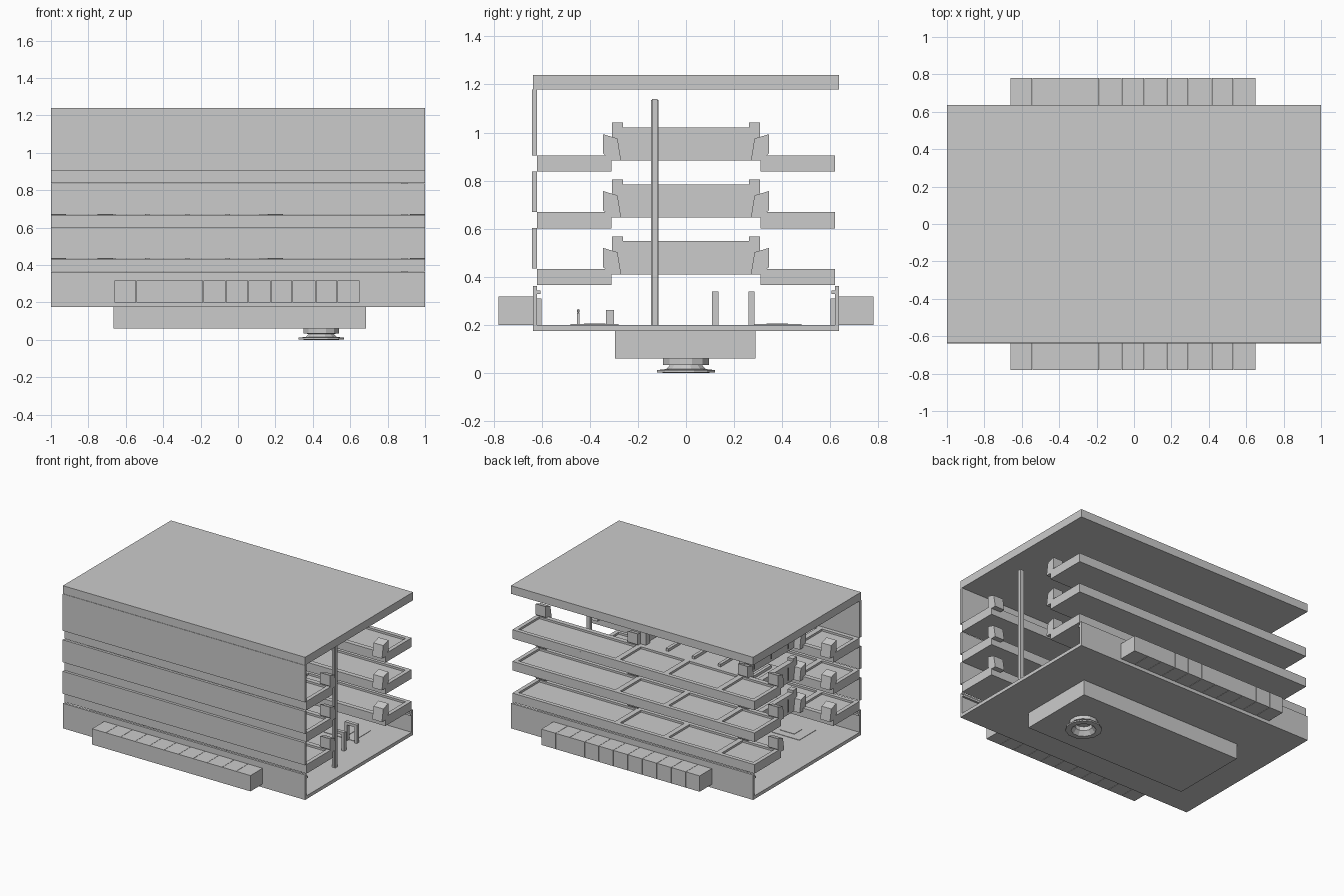
import bpy, bmesh, math

if "Cube" in bpy.data.objects:
    bpy.data.objects.remove(bpy.data.objects["Cube"])


def mesh_obj(name, verts, faces):
    me = bpy.data.meshes.new(name)
    me.from_pydata(verts, [], faces)
    bm = bmesh.new()
    bm.from_mesh(me)
    bmesh.ops.recalc_face_normals(bm, faces=bm.faces)
    bm.to_mesh(me)
    bm.free()
    ob = bpy.data.objects.new(name, me)
    bpy.context.collection.objects.link(ob)
    return ob


def prism(name, x0, x1, profile):
    """Extrude a (y, z) profile along x."""
    n = len(profile)
    verts = [(x, y, z) for x in (x0, x1) for y, z in profile]
    faces = [list(range(n)), list(range(n, 2 * n))]
    faces += [[i, (i + 1) % n, n + (i + 1) % n, n + i] for i in range(n)]
    return mesh_obj(name, verts, faces)


def box(name, x0, x1, y0, y1, z0, z1):
    return prism(name, x0, x1, [(y0, z0), (y1, z0), (y1, z1), (y0, z1)])


def lathe(name, cx, cy, profile, sides):
    """Closed (r, z) ring profile spun around a vertical axis."""
    n = len(profile)
    verts, faces = [], []
    for k in range(sides):
        a = 2 * math.pi * (k + 0.5) / sides
        verts += [(cx + r * math.cos(a), cy + r * math.sin(a), z) for r, z in profile]
        j = (k + 1) % sides
        faces += [[k * n + i, k * n + (i + 1) % n, j * n + (i + 1) % n, j * n + i] for i in range(n)]
    return mesh_obj(name, verts, faces)


def sbox(name, s, x0, x1, y0, y1, z0, z1):
    """Box mirrored across y by sign s."""
    return box(name, x0, x1, min(s * y0, s * y1), max(s * y0, s * y1), z0, z1)


# Roof and ground floor
box("roof", -1, 1, -.637, .637, 1.18, 1.24)
box("ground_floor", -1, 1, -.637, .637, .175, .2)

# Low side walls with inner ledges and a row of bays outside
bay_x = [-.66, -.545, -.425, -.305, -.185, -.065, .055, .175, .29, .415, .53, .65]
for s in (-1, 1):
    sbox("lower_wall", s, -1, 1, .62, .637, .175, .362)
    sbox("wall_ledge", s, -1, 1, .605, .62, .328, .343)
    for a, b in zip(bay_x, bay_x[1:]):
        sbox("side_bay", s, a + .001, b - .001, .637, .78, .2, .318)
        sbox("bay_door", s, a + .02, b - .02, .602, .62, .2, .31)

# Upper front wall bands
for z0, z1 in ((.435, .602), (.67, .837), (.905, 1.18)):
    box("front_wall_band", -1, 1, -.64, -.62, z0, z1)

# Three storeys: two galleries joined by a raised bridge
BX0, BX1 = -.7, .16
for lvl in range(3):
    z = .365 + .2365 * lvl
    top = z + .067
    for s in (-1, 1):
        # gallery tray with rims and dividers
        sbox("gallery_slab", s, -1, 1, .31, .62, z, top - .015)
        sbox("gallery_outer_rim", s, -1, 1, .59, .62, top - .015, top)
        sbox("gallery_inner_rim", s, -1, 1, .31, .345, top - .015, top)
        for x0, x1 in ((-1, -.97), (-.71, -.67), (-.27, -.23), (.13, .17), (.97, 1)):
            sbox("gallery_divider", s, x0, x1, .345, .59, top - .015, top)
        # flared railing ends
        for x0 in (-1, BX0 - .05, BX1, .92):
            prof = [(.27, z + .045), (.31, z + .045), (.345, z + .075), (.345, z + .155), (.285, z + .137)]
            prism("railing_end", x0, x0 + .08, [(s * y, q) for y, q in prof])
        # bridge corner caps
        for x in (BX0, BX1 - .045):
            sbox("bridge_cap", s, x, x + .045, .262, .308, z + .045, z + .203)
    box("bridge_floor", BX0, BX1, -.31, .31, z + .045, top)
    for x, d in ((BX0, -1), (BX1, 1)):
        box("bridge_wall", min(x, x - d * .025), max(x, x - d * .025), -.3, .3, z + .045, z + .165)
        box("bridge_handrail", min(x, x - d * .04), max(x, x - d * .04), -.262, .262, z + .16, z + .183)
        for y in (-.2, 0, .2):
            box("bridge_panel_post", x - .006, x + .006, y - .004, y + .004, top, z + .16)
    for i in range(1, 4):
        x = BX0 + (BX1 - BX0) * i / 4
        box("bridge_floor_beam", x - .012, x + .012, -.3, .3, top, top + .02)

# Tall column with side flanges
box("column", .875, .905, -.142, -.118, .2, 1.14)
box("column_flange", .883, .897, -.146, -.114, .2, 1.135)

# Doorway frames and small props on the ground floor
for y in (.122, .272):
    for x in (.7, .78):
        box("frame_post", x, x + .02, y - .013, y + .013, .2, .338)
    box("frame_lintel", .7, .8, y - .013, y + .013, .318, .338)
box("console", .7, .75, -.332, -.3, .2, .262)
box("small_figure_body", .74, .752, -.453, -.443, .2, .25)
lathe("small_figure_head", .746, -.448, [(.0005, .25), (.006, .253), (.006, .262), (.0005, .265)], 6)

# Thin floor pads
for x in (-.6, .0, .62):
    for y in (-.38, .38):
        box("floor_pad", x - .14, x + .14, y - .1, y + .1, .2, .203)
        box("floor_pad_centre", x - .06, x + .06, y - .045, y + .045, .203, .206)

# Underside hull and hollow twelve-sided docking ring
box("under_hull", -.665, .685, -.295, .29, .06, .175)
lathe("docking_ring", .445, 0, [
    (.125, .002), (.125, .012), (.085, .016), (.07, .032), (.098, .034), (.098, .06),
    (.06, .06), (.06, .03), (.085, .0)], 12)
